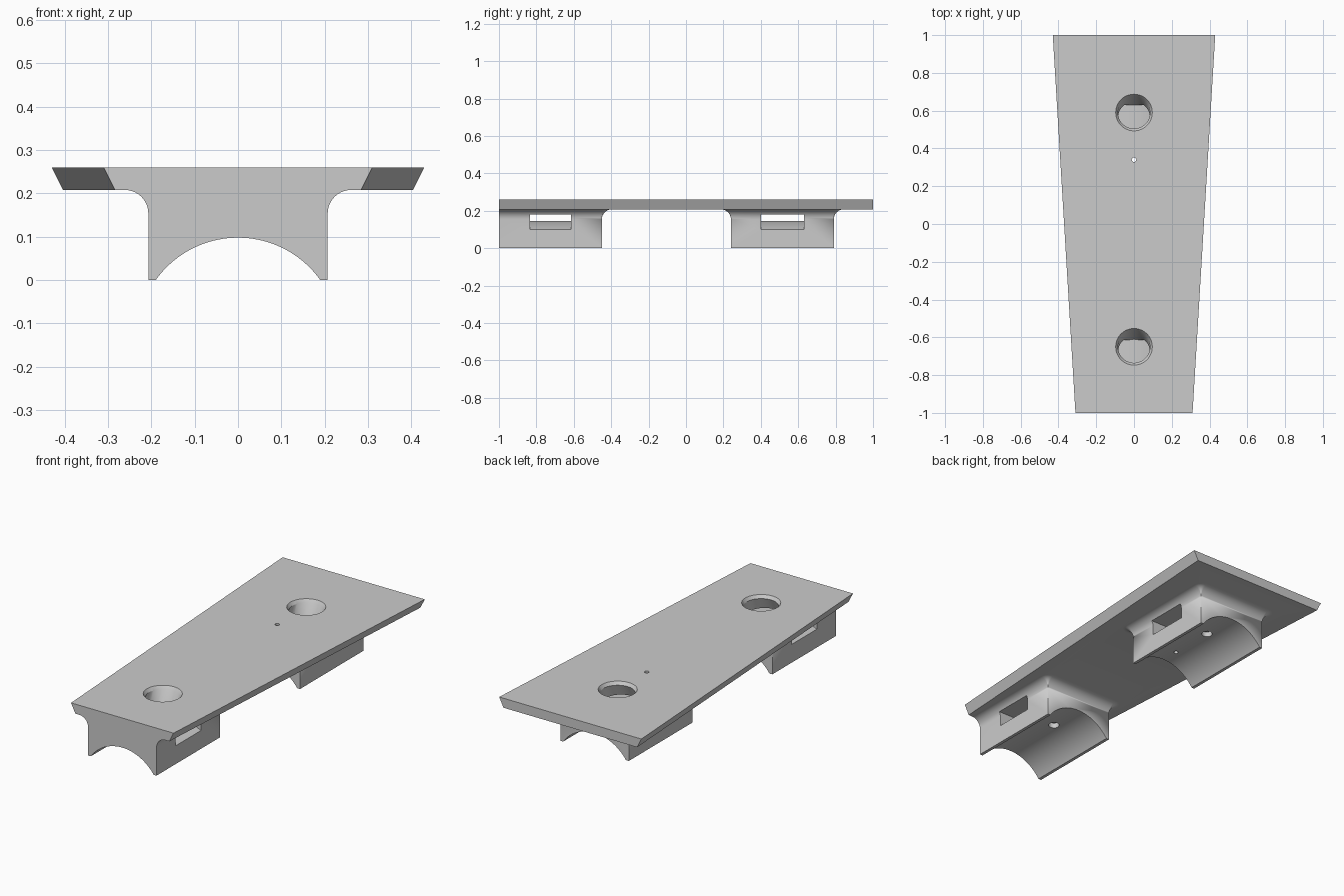
import bpy, bmesh, math

if "Cube" in bpy.data.objects:
    bpy.data.objects.remove(bpy.data.objects["Cube"])

grey = bpy.data.materials.new("plain_grey")
grey.diffuse_color = (0.6, 0.6, 0.6, 1)
grey.use_nodes = True
grey.node_tree.nodes["Principled BSDF"].inputs["Base Color"].default_value = grey.diffuse_color


def make(name, rings):
    """Closed solid lofted through rings of equal point count."""
    bm = bmesh.new()
    loops = [[bm.verts.new(p) for p in r] for r in rings]
    n = len(loops[0])
    for a, b in zip(loops, loops[1:]):
        for i in range(n):
            j = (i + 1) % n
            bm.faces.new((a[i], a[j], b[j], b[i]))
    bm.faces.new(loops[0][::-1])
    bm.faces.new(loops[-1])
    bmesh.ops.remove_doubles(bm, verts=bm.verts, dist=1e-5)
    bmesh.ops.recalc_face_normals(bm, faces=bm.faces)
    me = bpy.data.meshes.new(name)
    bm.to_mesh(me)
    bm.free()
    me.materials.append(grey)
    ob = bpy.data.objects.new(name, me)
    bpy.context.collection.objects.link(ob)
    return ob


def circle(r, y, z, n=48):
    return [(r * math.cos(t), y + r * math.sin(t), z)
            for t in (2 * math.pi * i / n for i in range(n))]


def combine(target, tool, op):
    m = target.modifiers.new(op, 'BOOLEAN')
    m.operation, m.solver, m.object = op, 'EXACT', tool
    bpy.context.view_layer.objects.active = target
    bpy.ops.object.modifier_apply(modifier=m.name)
    bpy.data.objects.remove(tool)


def saddle_ring(y0, y1, off, z, n=8):
    """Rectangle grown outward by off with rounded corners, cut off at the front end."""
    pts = []
    corners = ((.207, y1, 0), (-.207, y1, 90), (-.207, y0, 180), (.207, y0, 270))
    for cx, cy, a0 in corners:
        for i in range(n + 1):
            a = math.radians(a0 + 90 * i / n)
            pts.append((cx + off * math.cos(a), max(-1, cy + off * math.sin(a)), z))
    return pts


def deck_ring(inset, z):
    return [(-.31 + inset, -1, z), (.31 - inset, -1, z),
            (.43 - inset, 1, z), (-.43 + inset, 1, z)]


# Tapered top plate with slanted long sides
plate = make("mounting_plate", [deck_ring(.026, .208), deck_ring(0, .26)])

# Two saddles, each flaring into the plate
F = .053
for y0, y1 in ((-1, -.45), (.24, .79)):
    rings = [saddle_ring(y0, y1, 0, 0)]
    for i in range(11):
        t = math.pi / 2 * i / 10
        rings.append(saddle_ring(y0, y1, F * (1 - math.cos(t)) + 1e-4 * i,
                                 .208 - F + F * math.sin(t)))
    rings.append(saddle_ring(y0, y1, F + 1e-3, .235))
    combine(plate, make("saddle", rings), 'UNION')

# Round channel under both saddles
channel = [[(.233 * math.cos(t), y, -.135 + .233 * math.sin(t))
            for t in (2 * math.pi * i / 128 for i in range(128))] for y in (-1.2, 1.2)]
combine(plate, make("channel_cutter", channel), 'DIFFERENCE')

for hole_y, slot0, slot1 in ((-.65, -.835, -.615), (.59, .40, .63)):
    # Strap slot with a bowed floor
    xs = [-.26 + .52 * i / 32 for i in range(33)]
    floor = [(x, math.sqrt(.25 - x * x) - .5 + .145) for x in xs]
    section = floor + [(.26, .181), (-.26, .181)]
    combine(plate, make("slot_cutter", [[(x, y, z) for x, z in section]
                                        for y in (slot0, slot1)]), 'DIFFERENCE')
    # Round pocket with a bevelled mouth, leaning forward into the slot
    combine(plate, make("pocket_cutter", [circle(.099, hole_y, .28), circle(.097, hole_y, .26),
                                          circle(.085, hole_y, .243),
                                          circle(.085, hole_y - .045, .146)]), 'DIFFERENCE')
    # Small dimple in the channel roof
    combine(plate, make("dimple_cutter", [circle(.028, hole_y, .05, 24),
                                          circle(.028, hole_y, .125, 24)]), 'DIFFERENCE')

# Small pin hole through plate and rear saddle
combine(plate, make("pin_cutter", [circle(.012, .34, .0, 12), circle(.012, .34, .3, 12)]),
        'DIFFERENCE')

bpy.ops.object.select_all(action='DESELECT')
plate.select_set(True)
bpy.context.view_layer.objects.active = plate
bpy.ops.object.shade_smooth_by_angle(angle=math.radians(25))
